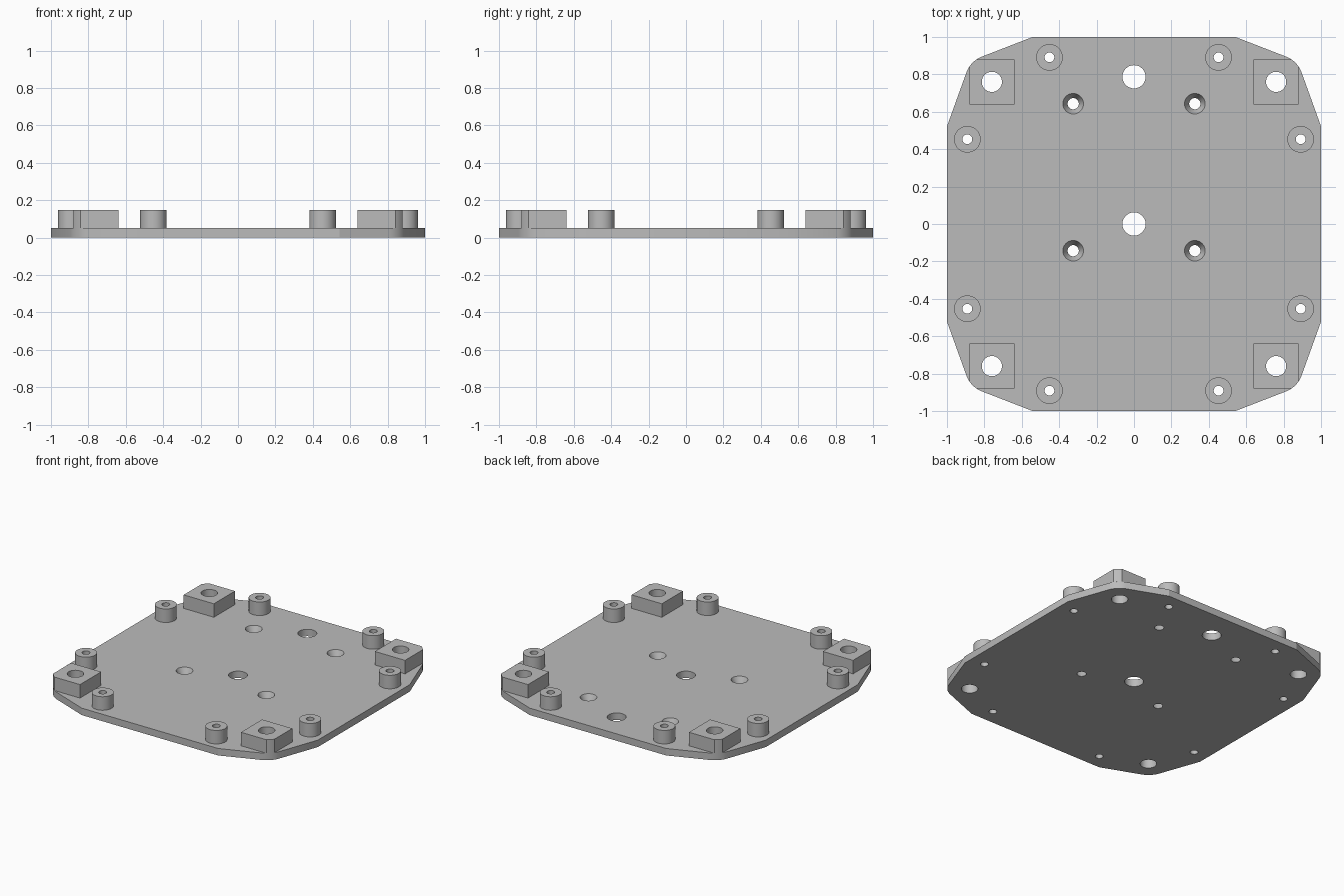
import bpy, bmesh, math
from mathutils import Vector

cube = bpy.data.objects.get("Cube")
if cube:
    bpy.data.objects.remove(cube, do_unlink=True)

PLATE_TOP, TOP = 0.05, 0.147
CORNER, ARC = 0.76, 0.145        # corner hole centre and rounding radius
LIMIT, INNER = 0.88, 0.64        # outer and inner sides of the corner blocks
SIGNS = [(1, 1), (-1, 1), (-1, -1), (1, -1)]

grey = bpy.data.materials.new("light grey")
grey.use_nodes = True
grey.diffuse_color = (0.5, 0.5, 0.5, 1)
grey.node_tree.nodes["Principled BSDF"].inputs["Base Color"].default_value = (0.5, 0.5, 0.5, 1)


def add_object(name, bm):
    bmesh.ops.recalc_face_normals(bm, faces=bm.faces)
    mesh = bpy.data.meshes.new(name)
    bm.to_mesh(mesh)
    bm.free()
    mesh.materials.append(grey)
    ob = bpy.data.objects.new(name, mesh)
    bpy.context.collection.objects.link(ob)
    return ob


def prism(name, points, z0, z1):
    bm = bmesh.new()
    face = bm.faces.new([bm.verts.new((x, y, z0)) for x, y in points])
    new = bmesh.ops.extrude_face_region(bm, geom=[face])["geom"]
    bmesh.ops.translate(bm, vec=(0, 0, z1 - z0),
                        verts=[v for v in new if isinstance(v, bmesh.types.BMVert)])
    return add_object(name, bm)


def add_cone(bm, x, y, r0, r1, z0, z1):
    new = bmesh.ops.create_cone(bm, cap_ends=True, segments=48,
                                radius1=r0, radius2=r1, depth=z1 - z0)
    bmesh.ops.translate(bm, verts=new["verts"], vec=(x, y, (z0 + z1) / 2))


def arc(a0, a1, steps=10):
    return [(CORNER + ARC * math.cos(a0 + (a1 - a0) * i / steps),
             CORNER + ARC * math.sin(a0 + (a1 - a0) * i / steps)) for i in range(steps + 1)]


def tangent_angle(x, y, side):
    # Angle at which a line from (x, y) touches the corner rounding
    p = Vector((x - CORNER, y - CORNER))
    return math.atan2(p.y, p.x) + side * math.acos(ARC / p.length)


def mirrored(points, sx, sy):
    pts = [(sx * x, sy * y) for x, y in points]
    return pts if sx * sy > 0 else pts[::-1]


# Hole positions
posts = [(sx * x, sy * y) for x, y in ((0.452, 0.891), (0.891, 0.453)) for sx, sy in SIGNS]
countersinks = [(sx * 0.325, y) for sx in (-1, 1) for y in (0.643, -0.143)]

# One cutter that holds every hole
bm = bmesh.new()
for sx, sy in SIGNS:
    add_cone(bm, sx * CORNER, sy * CORNER, 0.054, 0.054, -0.1, 0.3)
for x, y in posts:
    add_cone(bm, x, y, 0.026, 0.026, -0.1, 0.3)
for y in (0, 0.787):
    add_cone(bm, 0, y, 0.062, 0.062, -0.1, 0.3)
for x, y in countersinks:
    add_cone(bm, x, y, 0.025, 0.06, -0.01, PLATE_TOP + 0.01)
cutter = add_object("hole_cutter", bm)
cutter.hide_render = True

# Base plate with tapered sides and rounded corners
corner = [(1, 0.522)] + arc(tangent_angle(1, 0.522, 1), tangent_angle(0.542, 1, -1)) + [(0.542, 1)]
outline = [p for s in SIGNS for p in mirrored(corner, *s)]
parts = [prism("base_plate", outline, 0, PLATE_TOP)]

# Corner blocks, rounded flush with the plate
a = math.acos((LIMIT - CORNER) / ARC)
block = [(INNER, INNER), (LIMIT, INNER)] + arc(a, math.pi / 2 - a) + [(INNER, LIMIT)]
for sx, sy in SIGNS:
    name = ("back" if sy > 0 else "front") + ("_left" if sx > 0 else "_right") + "_corner_block"
    parts.append(prism(name, mirrored(block, sx, sy), PLATE_TOP, TOP))

# Round standoffs
for i, (x, y) in enumerate(posts):
    bm = bmesh.new()
    add_cone(bm, x, y, 0.071, 0.071, PLATE_TOP, TOP)
    parts.append(add_object(f"standoff_{i + 1}", bm))

# Drill the holes and shade
for ob in parts:
    mod = ob.modifiers.new("holes", "BOOLEAN")
    mod.operation = "DIFFERENCE"
    mod.solver = "EXACT"
    mod.object = cutter
    bpy.ops.object.select_all(action="DESELECT")
    bpy.context.view_layer.objects.active = ob
    ob.select_set(True)
    bpy.ops.object.modifier_apply(modifier=mod.name)
    bpy.ops.object.shade_smooth_by_angle(angle=math.radians(20))
bpy.data.objects.remove(cutter, do_unlink=True)
